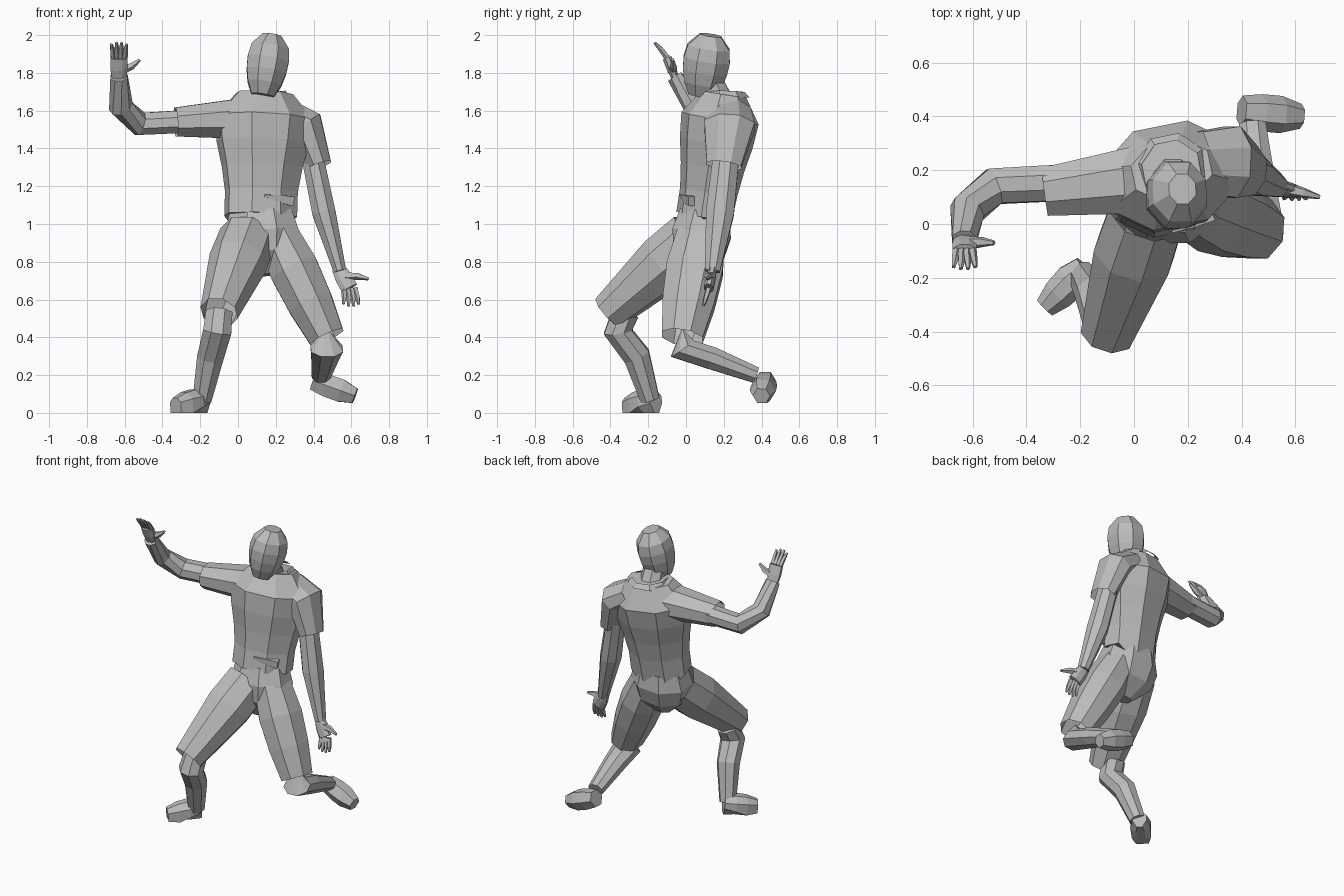
import bpy
import math
from mathutils import Vector

default_cube = bpy.data.objects.get("Cube")
if default_cube:
    bpy.data.objects.remove(default_cube, do_unlink=True)

# One plain colour for the whole figure
grey = bpy.data.materials.new("plain_grey")
grey.use_nodes = True
grey.diffuse_color = (0.5, 0.5, 0.5, 1)
shader = grey.node_tree.nodes["Principled BSDF"]
shader.inputs["Base Color"].default_value = grey.diffuse_color

UP = Vector((0, 0, 1))
BACK = Vector((0, 1, 0))
TORSO_BACK = Vector((-0.2, 1, 0))


def tube(name, path, radii, squash=1, depth_axis=BACK, sides=8, capped=True):
    """Loft faceted rings along a path; two points are divided evenly."""
    points = [Vector(p) for p in path]
    last = len(radii) - 1
    if len(points) == 2:
        start, end = points
        points = [start.lerp(end, i / last) for i in range(last + 1)]
    grow = 1 / math.cos(math.pi / sides)
    verts, faces = [], []
    for i, (point, radius) in enumerate(zip(points, radii)):
        before = point - points[max(i - 1, 0)]
        after = points[min(i + 1, last)] - point
        tangent = (before.normalized() + after.normalized()).normalized()
        side = tangent.cross(depth_axis).normalized()
        depth = side.cross(tangent) * squash
        for k in range(sides):
            angle = (k + 0.5) * math.tau / sides
            offset = side * math.cos(angle) + depth * math.sin(angle)
            verts.append(point + offset * radius * grow)
    for ring in range(0, last * sides, sides):
        for k in range(sides):
            following = (k + 1) % sides
            faces.append((ring + k, ring + following,
                          ring + sides + following, ring + sides + k))
    if capped:
        faces.append(tuple(reversed(range(sides))))
        faces.append(tuple(range(last * sides, len(verts))))
    mesh = bpy.data.meshes.new(name)
    mesh.from_pydata(verts, [], faces)
    mesh.materials.append(grey)
    part = bpy.data.objects.new(name, mesh)
    bpy.context.collection.objects.link(part)
    return part


def hand(side, wrist, knuckle, finger, thumb_tip):
    """Flat palm with a fan of four bent fingers and a thumb."""
    palm = knuckle - wrist
    tube(side + "_palm", [wrist - palm * .2, knuckle], [.035, .045, .045], .55)
    for i, finger_name in enumerate(["first", "second", "third", "fourth"]):
        across = Vector((i - 1.5, 0, 0))
        base = knuckle + across * .02
        tip = knuckle + finger * (1 - .1 * abs(i - 1.5)) + across * .027
        middle = base.lerp(tip, .5) + palm * .08
        tube(f"{side}_{finger_name}_finger", [base, middle, tip], [.013, .011, .006], sides=5)
    base = wrist.lerp(knuckle, .3)
    middle = base.lerp(thumb_tip, .6) - palm * .1
    tube(side + "_thumb", [base, middle, thumb_tip], [.022, .016, .007], sides=5)


# Joints of the pose
hips = Vector((.12, .1, 1.04))
neck = Vector((.14, .2, 1.69))
chin = Vector((.13, .08, 1.68))
crown = Vector((.18, .13, 2))
crotch = Vector((.14, .05, .73))
right_hip = Vector((.05, .04, .93))
right_knee = Vector((-.1, -.41, .53))
right_ankle = Vector((-.19, -.19, .07))
left_hip = Vector((.21, .08, .94))
left_knee = Vector((.47, -.02, .4))
left_ankle = Vector((.44, .37, .2))
right_shoulder = Vector((.06, .17, 1.56))
right_cuff = Vector((-.33, .12, 1.54))
right_wrist = Vector((-.63, -.06, 1.78))
left_shoulder = Vector((.36, .23, 1.52))
left_cuff = Vector((.43, .2, 1.31))
left_wrist = Vector((.54, .14, .75))

# Head and neck
tube("head", [chin, crown], [.06, .09, .105, .11, .1, .05], 1.12)
tube("neck", [neck - UP * .1, chin.lerp(crown, .4)], [.08, .065])

# Shirt with a pointed back hem
shirt = tube("shirt", [hips, neck], [.185, .185, .205, .235, .25, .145], .76, TORSO_BACK)
for vertex in shirt.data.vertices[:8]:
    if vertex.co.y > .2:
        vertex.co += Vector((0, -.03, -.1))

# Open collar that stands higher at the two sides
collar = tube("collar", [neck - UP * .02, neck + UP * .01], [.13, .105], 1, TORSO_BACK, capped=False)
for vertex in collar.data.vertices[8:]:
    vertex.co.z += .1 * (abs(vertex.co.x - neck.x) - .05)

# Small fold at the front of the waist
tube("waist_fold", [(.14, -.03, 1.15), (.29, .03, 1.12)], [.005, .02, .025], .7, sides=4)

# Trousers, with open flared leg ends
tube("trouser_hips", [hips + UP * .02, crotch], [.165, .195, .17, .06], .8)
tube("right_trouser_leg", [right_hip, right_knee], [.14, .145, .12, .095], 1, UP, capped=False)
tube("left_trouser_leg", [left_hip, left_knee], [.11, .13, .12, .095], 1.15, capped=False)

# Lower legs
right_shin = right_knee + Vector((-.01, .05, -.1))
right_calf = right_knee.lerp(right_ankle, .5) + BACK * .04
left_calf = left_knee.lerp(left_ankle, .4) - UP * .03
tube("right_lower_leg", [right_knee + BACK * .09, right_shin, right_calf, right_ankle],
     [.07, .075, .07, .05])
tube("left_lower_leg", [left_knee + UP * .05, left_knee - UP * .06, left_calf, left_ankle],
     [.08, .085, .07, .05], .85, UP)

# Feet: the front one flat on the ground, the other pushed off its toes
right_foot = tube("right_foot", [(-.18, -.16, .07), (-.33, -.31, .04)],
                  [.045, .065, .06, .04], 1, UP)
for vertex in right_foot.data.vertices:
    if vertex.co.z < .03:
        vertex.co.z = 0
tube("left_foot", [(.4, .42, .17), (.62, .4, .09)], [.05, .06, .06, .04], sides=6)

# Open sleeves
tube("right_sleeve", [right_shoulder, right_cuff], [.13, .11, .09], .85, UP, capped=False)
tube("left_sleeve", [left_shoulder + Vector((-.12, 0, .07)), left_shoulder, left_cuff],
     [.08, .095, .065], 1.4, capped=False)

# Arms
right_elbow = Vector((-.52, .14, 1.53))
right_forearm = Vector((-.62, .05, 1.62))
left_elbow = Vector((.455, .18, 1.06))
tube("right_arm", [right_shoulder, right_elbow, right_forearm, right_wrist],
     [.07, .068, .063, .045], .9, UP)
tube("left_arm", [left_shoulder, left_elbow, left_wrist], [.055, .062, .033], 1.2)

# Hands
hand("right", right_wrist, Vector((-.63, -.1, 1.88)), Vector((0, -.07, .085)),
     Vector((-.52, -.07, 1.87)))
hand("left", left_wrist, Vector((.59, .12, .66)), Vector((.01, -.03, -.1)),
     Vector((.69, .1, .71)))
